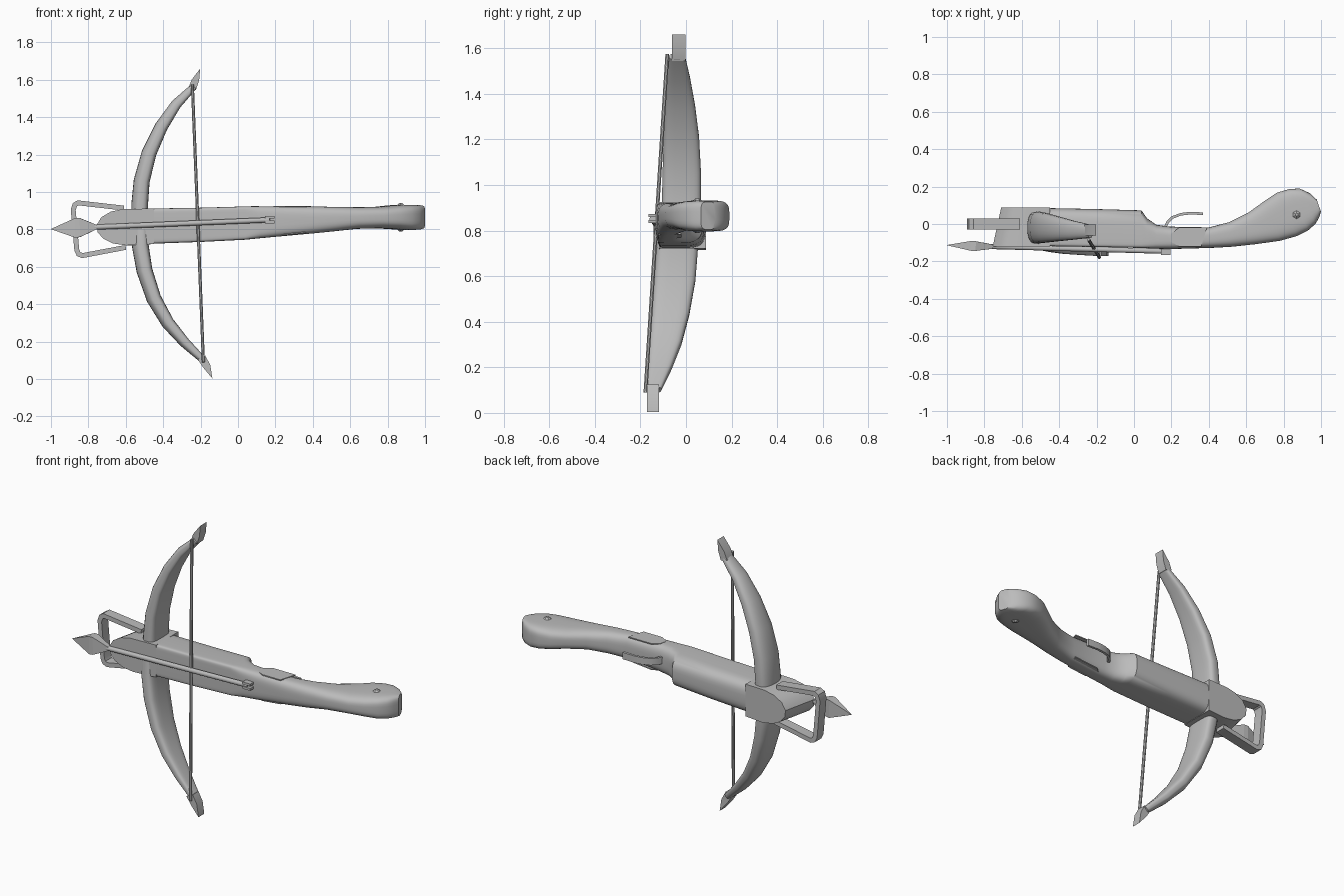
import bpy, bmesh, math
from mathutils import Vector as V

if "Cube" in bpy.data.objects:
    bpy.data.objects.remove(bpy.data.objects["Cube"])

grey = bpy.data.materials.new("plain grey")
grey.diffuse_color = (0.5, 0.5, 0.5, 1)
grey.use_nodes = True
grey.node_tree.nodes["Principled BSDF"].inputs["Base Color"].default_value = grey.diffuse_color


def finish(name, bm, smooth=True):
    bmesh.ops.recalc_face_normals(bm, faces=bm.faces)
    me = bpy.data.meshes.new(name)
    bm.to_mesh(me)
    bm.free()
    ob = bpy.data.objects.new(name, me)
    bpy.context.collection.objects.link(ob)
    me.materials.append(grey)
    if smooth:
        bpy.ops.object.select_all(action='DESELECT')
        ob.select_set(True)
        bpy.context.view_layer.objects.active = ob
        bpy.ops.object.shade_smooth_by_angle(angle=math.radians(35))
    return ob


def loft(name, sections, count=32, smooth=True):
    """Skin superellipse sections (centre, half axis p, half axis q, power -p, power +p)."""
    bm = bmesh.new()
    rings = []
    for c, p, q, n0, n1 in sections:
        ring = []
        for i in range(count):
            a = 2 * math.pi * (i + 0.5) / count
            u, v = math.cos(a), math.sin(a)
            e = 2 / (n1 if u > 0 else n0)
            su = math.copysign(abs(u) ** e, u)
            sv = math.copysign(abs(v) ** e, v)
            ring.append(bm.verts.new(c + p * su + q * sv))
        rings.append(ring)
    for r, s in zip(rings, rings[1:]):
        for i in range(count):
            j = (i + 1) % count
            bm.faces.new((r[i], r[j], s[j], s[i]))
    bm.faces.new(rings[0])
    bm.faces.new(rings[-1])
    return finish(name, bm, smooth)


def prism(name, front, back, y0, y1):
    """Join an xz outline at y0 to a matching one at y1."""
    bm = bmesh.new()
    a = [bm.verts.new((x, y0, z)) for x, z in front]
    b = [bm.verts.new((x, y1, z)) for x, z in back]
    bm.faces.new(a)
    bm.faces.new(b)
    for i in range(len(a)):
        j = (i + 1) % len(a)
        bm.faces.new((a[i], a[j], b[j], b[i]))
    return finish(name, bm)


def rod(name, stops, sides, smooth=True):
    """Round rod through (point, radius) stops along a straight axis."""
    d = (V(stops[-1][0]) - V(stops[0][0])).normalized()
    p = d.cross(V((0, 0, 1)) if abs(d.z) < 0.7 else V((0, 1, 0))).normalized()
    q = d.cross(p)
    return loft(name, [(V(c), p * r, q * r, 2, 2) for c, r in stops], sides, smooth)


# Stock with hooked grip: front xy, back xy, z low, z high, front power, back power
rows = [
    (-.50, -.118, -.50, .086, .722, .911, 14, 3.5),
    (-.20, -.123, -.20, .080, .733, .916, 14, 3.2),
    (.04, -.128, .04, .073, .745, .923, 12, 3),
    (.07, -.130, .07, .030, .748, .924, 8, 3),
    (.12, -.132, .12, -.004, .753, .924, 5, 3),
    (.20, -.134, .19, -.014, .760, .924, 4, 3),
    (.41, -.128, .40, -.018, .779, .922, 3, 3),
    (.52, -.122, .51, .010, .790, .921, 3, 3),
    (.65, -.108, .61, .060, .803, .919, 3, 3),
    (.78, -.090, .70, .125, .806, .921, 3.2, 3.2),
    (.87, -.065, .765, .168, .802, .929, 3.5, 3.5),
    (.93, -.035, .83, .187, .797, .932, 4, 4),
    (.97, .000, .885, .190, .797, .932, 4, 4),
    (.99, .035, .94, .165, .800, .930, 4, 4),
    (1.0, .065, .977, .13, .805, .926, 4, 4),
]
stock = []
for ax, ay, bx, by, z0, z1, n0, n1 in rows:
    zc = (z0 + z1) / 2
    a, b = V((ax, ay, zc)), V((bx, by, zc))
    stock.append(((a + b) / 2, (b - a) / 2, V((0, 0, (z1 - z0) / 2)), n0, n1))
loft("stock", stock, 40)

# Rounded flat nose block, slanted towards the back
nose = [(-.45, .912), (-.62, .908), (-.68, .895), (-.73, .866), (-.755, .825),
        (-.75, .785), (-.72, .75), (-.67, .725), (-.60, .715), (-.45, .722)]
slant = [(x + (.045 if x < -.5 else 0), z) for x, z in nose]
prism("nose", nose, slant, -.119, .088)

# Bow limbs: x, z, half thickness, y front, y back
upper = [(-.525, .82, .046, -.105, .066), (-.526, .93, .045, -.106, .066),
         (-.515, 1.06, .043, -.103, .066), (-.475, 1.21, .040, -.099, .058),
         (-.41, 1.35, .035, -.092, .040), (-.33, 1.47, .028, -.084, .018),
         (-.235, 1.565, .018, -.074, -.004)]
lower = [(-.525, .82, .046, -.12, .06), (-.522, .71, .045, -.13, .052),
         (-.50, .58, .043, -.14, .042), (-.45, .43, .040, -.15, .015),
         (-.375, .30, .035, -.16, -.02), (-.285, .195, .028, -.166, -.062),
         (-.185, .10, .018, -.172, -.108)]
for name, limb in (("upper_limb", upper), ("lower_limb", lower)):
    secs = []
    for i, (x, z, h, y0, y1) in enumerate(limb):
        a, b = limb[max(i - 1, 0)], limb[min(i + 1, len(limb) - 1)]
        n = V((abs(b[1] - a[1]), 0, -(b[0] - a[0]) * (1 if b[1] > a[1] else -1))).normalized()
        secs.append((V((x, (y0 + y1) / 2, z)), n * h, V((0, (y1 - y0) / 2, 0)), 2.2, 4))
    loft(name, secs, 24)

# Limb tips
top = [(-.265, 1.555), (-.248, 1.60), (-.202, 1.66), (-.208, 1.595), (-.225, 1.545)]
low = [(-.215, .105), (-.185, .06), (-.137, .003), (-.148, .075), (-.175, .125)]
prism("upper_tip", top, top, -.062, -.003)
prism("lower_tip", low, low, -.172, -.118)

# Bowstring
rod("string", [((-.244, -.082, 1.575), .009), ((-.185, -.178, .09), .009)], 8)

# Bolt: shaft, four-sided head and forked nock
rod("bolt_shaft", [((-.79, -.120, .811), .014), ((.17, -.146, .851), .014)], 12)
rod("bolt_head", [((-1, -.113, .802), .001), ((-.87, -.117, .808), .037),
                  ((-.845, -.118, .809), .036), ((-.755, -.121, .813), .016)], 4, False)
for ob in [bpy.data.objects["bolt_head"]]:
    for v in ob.data.vertices:
        v.co.z = .808 + (v.co.z - .808) * 2.0 if -.95 < v.co.x < -.8 else v.co.z
for s in (-1, 1):
    z = .853 + s * .013
    prong = [(.145, z - .007), (.195, z - .007), (.195, z + .007), (.145, z + .007)]
    prism("nock_prong", prong, prong, -.165, -.125)


def strip(name, path, width, axis, lo, hi):
    """Flat bar of given thickness following a path, extruded along axis from lo to hi."""
    bm = bmesh.new()
    pts = [V((x, y)) for x, y in path]
    rings = []
    for i, p in enumerate(pts):
        d0 = (p - pts[i - 1]).normalized() if i else (pts[1] - p).normalized()
        d1 = (pts[i + 1] - p).normalized() if i < len(pts) - 1 else d0
        m = (d0 + d1).normalized()
        n = V((-m.y, m.x)) * width / 2 / max(m.dot(d0), .5)
        ring = []
        for w, e in ((p + n, lo), (p + n, hi), (p - n, hi), (p - n, lo)):
            ring.append(bm.verts.new((w.x, e, w.y) if axis == 'y' else (w.x, w.y, e)))
        rings.append(ring)
    for r, s in zip(rings, rings[1:]):
        for i in range(4):
            j = (i + 1) % 4
            bm.faces.new((r[i], r[j], s[j], s[i]))
    bm.faces.new(rings[0])
    bm.faces.new(rings[-1])
    return finish(name, bm)


# Foot stirrup
strip("stirrup", [(-.61, .914), (-.855, .942), (-.872, .932), (-.881, .905),
                  (-.862, .69), (-.852, .668), (-.832, .66), (-.60, .704)], .026, 'y', -.03, .03)

# Trigger lever
strip("trigger", [(.16, -.03), (.18, .01), (.205, .035), (.25, .052), (.30, .058), (.37, .055)],
      .014, 'z', .83, .87)

# Thin side plates beside the trigger
for z in (.921, .765):
    bm = bmesh.new()
    outline = [(.20, -.05), (.24, -.02), (.39, -.02), (.36, -.12), (.24, -.12), (.19, -.09)]
    face = bm.faces.new([bm.verts.new((x, y, z - (.002 if z > .9 else -.1 * (x - .2)))) for x, y in outline])
    ext = bmesh.ops.extrude_face_region(bm, geom=[face])
    for v in [g for g in ext["geom"] if isinstance(g, bmesh.types.BMVert)]:
        v.co.z += .006
    finish("side_plate", bm)

# Small studs on the grip end
for s in (-1, 1):
    z = .865 + s * .065
    rod("grip_stud", [((.87, .05, z - s * .02), .05), ((.87, .05, z + s * .011), .008)], 6, False)
